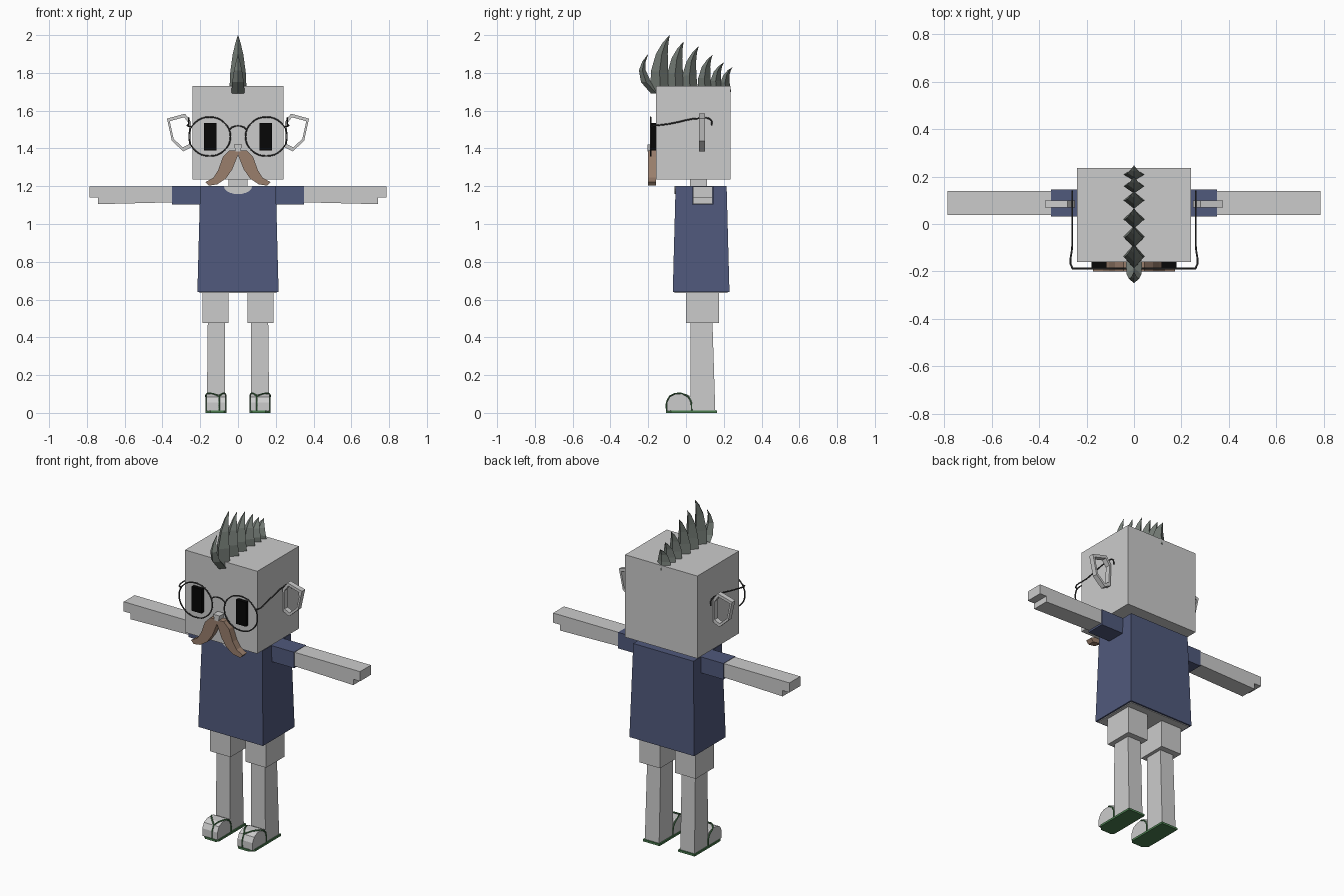
import bpy, bmesh, math
from mathutils import Vector

old = bpy.data.objects.get("Cube")
if old:
    bpy.data.objects.remove(old, do_unlink=True)


def material(name, r, g, b):
    m = bpy.data.materials.new(name)
    m.use_nodes = True
    m.diffuse_color = (r, g, b, 1)
    node = next(n for n in m.node_tree.nodes if n.type == 'BSDF_PRINCIPLED')
    node.inputs["Base Color"].default_value = (r, g, b, 1)
    node.inputs["Roughness"].default_value = 0.8
    return m


GREY = material("light_grey", 0.6, 0.6, 0.6)
NAVY = material("shirt_navy", 0.08, 0.1, 0.2)
HAIR = material("hair_grey_green", 0.17, 0.195, 0.175)
BROWN = material("moustache_brown", 0.32, 0.21, 0.15)
BLACK = material("eye_black", 0.002, 0.002, 0.002)
WIRE = material("wire_dark_grey", 0.05, 0.05, 0.05)
GREEN = material("sandal_green", 0.07, 0.21, 0.08)


def finish(name, bm, mat):
    bmesh.ops.recalc_face_normals(bm, faces=bm.faces)
    mesh = bpy.data.meshes.new(name)
    bm.to_mesh(mesh)
    bm.free()
    mesh.materials.append(mat)
    ob = bpy.data.objects.new(name, mesh)
    bpy.context.scene.collection.objects.link(ob)
    return ob


def loft(name, rings, mat, capped=True):
    """Skin a list of equal-length point rings."""
    bm = bmesh.new()
    rows = [[bm.verts.new(p) for p in ring] for ring in rings]
    n = len(rows[0])
    pairs = list(zip(rows, rows[1:]))
    if not capped:
        pairs.append((rows[-1], rows[0]))
    for a, b in pairs:
        for i in range(n):
            j = (i + 1) % n
            bm.faces.new((a[i], a[j], b[j], b[i]))
    if capped:
        bm.faces.new(rows[0])
        bm.faces.new(rows[-1])
    return finish(name, bm, mat)


def rect(x0, x1, y0, y1, z):
    return [(x0, y0, z), (x1, y0, z), (x1, y1, z), (x0, y1, z)]


def box(name, x, y, z, mat):
    return loft(name, [rect(*x, *y, z[0]), rect(*x, *y, z[1])], mat)


def prism(name, outline, axis, lo, hi, mat):
    """Extrude a 2D outline along the x, y or z axis."""
    def place(p, d):
        c = list(p)
        c.insert("xyz".index(axis), d)
        return c
    return loft(name, [[place(p, d) for p in outline] for d in (lo, hi)], mat)


def wire(name, points, radius, mat, cyclic=False):
    """Round wire along a smooth path, turned into a mesh."""
    cu = bpy.data.curves.new(name + "_path", 'CURVE')
    cu.dimensions = '3D'
    cu.bevel_depth = radius
    cu.bevel_resolution = 1
    cu.resolution_u = 4
    sp = cu.splines.new('BEZIER')
    sp.bezier_points.add(len(points) - 1)
    for bp, p in zip(sp.bezier_points, points):
        bp.co = p
        bp.handle_left_type = bp.handle_right_type = 'AUTO'
    sp.use_cyclic_u = cyclic
    cu.use_fill_caps = True
    temp = bpy.data.objects.new(name + "_path", cu)
    bpy.context.scene.collection.objects.link(temp)
    bpy.context.view_layer.update()
    mesh = bpy.data.meshes.new_from_object(
        temp.evaluated_get(bpy.context.evaluated_depsgraph_get()))
    bpy.data.objects.remove(temp, do_unlink=True)
    mesh.materials.clear()
    mesh.materials.append(mat)
    ob = bpy.data.objects.new(name, mesh)
    bpy.context.scene.collection.objects.link(ob)
    return ob


def spike(name, base, bend, tip, depth, width):
    """Curved diamond-section lock of hair in the y-z plane."""
    base, bend, tip = (Vector((0, *p)) for p in (base, bend, tip))
    rings = []
    for t in (0, 0.3, 0.6, 0.82, 1):
        c = base * (1 - t) ** 2 + bend * 2 * t * (1 - t) + tip * t * t
        k = max(1 - t ** 1.8, 0.02)
        d, w = depth * k, width * k
        rings.append([c + Vector(o) for o in
                      ((0, -d, 0), (w, 0, 0), (0, d, 0), (-w, 0, 0))])
    return loft(name, rings, HAIR)


# Head, neck and nose
box("head", (-0.24, 0.24), (-0.16, 0.235), (1.235, 1.73), GREY)
box("neck", (-0.05, 0.05), (0.02, 0.11), (1.15, 1.24), GREY)
prism("nose", [(-0.022, 1.42), (0.022, 1.42), (0.012, 1.385), (-0.012, 1.385)],
      "y", -0.205, -0.16, GREY)

# Mohawk: a front lock hanging over the brow, then a shrinking row
spike("hair_front_lock", (-0.155, 1.69), (-0.28, 1.79), (-0.2, 1.9), 0.03, 0.035)
row = [(-0.188, -0.087, 2.0), (-0.1, -0.013, 1.965), (-0.02, 0.066, 1.94),
       (0.065, 0.14, 1.895), (0.13, 0.2, 1.855), (0.185, 0.246, 1.83)]
for i, (front, tip_y, tip_z) in enumerate(row):
    depth = 0.052 - 0.005 * i
    y = front + depth
    spike(f"hair_spike_{i + 1}", (y, 1.7), (y - 0.02, 1.73 + (tip_z - 1.73) * 0.6),
          (tip_y, tip_z), depth, 0.046)

# Shirt with hips below and a scooped neckline
loft("shirt_body", [rect(-0.215, 0.215, -0.07, 0.23, 0.64),
                    rect(-0.2, 0.2, -0.055, 0.215, 1.2)], NAVY)
box("shorts_hips", (-0.205, 0.205), (-0.06, 0.22), (0.636, 0.645), GREY)
scoop = [(0.075 * math.cos(a), 1.2 - 0.042 * math.sin(a))
         for a in (math.pi * i / 10 for i in range(11))]
prism("neckline", scoop, "y", -0.06, -0.053, GREY)

# Glasses bridge
wire("glasses_bridge", [(-0.045, -0.187, 1.5), (-0.025, -0.187, 1.515),
                        (0.025, -0.187, 1.515), (0.045, -0.187, 1.5)], 0.004, WIRE)

for side, s in (("left", 1), ("right", -1)):
    def span(a, b):
        return sorted((s * a, s * b))

    def flip(points):
        return [(s * p[0], *p[1:]) for p in points]

    # Face
    box(side + "_eye", span(0.115, 0.18), (-0.183, -0.155), (1.39, 1.535), BLACK)
    half = [(0, 1.39), (0.045, 1.39), (0.08, 1.355), (0.105, 1.285), (0.13, 1.245),
            (0.172, 1.222), (0.155, 1.203), (0.11, 1.21), (0.065, 1.24),
            (0.03, 1.29), (0, 1.365)]
    prism(side + "_moustache", flip(half), "y", -0.2, -0.16, BROWN)

    # Ear: open six-sided ring
    ear = [(0.376, 1.558), (0.28, 1.584), (0.248, 1.54),
           (0.25, 1.405), (0.29, 1.385), (0.35, 1.44)]
    mid = (0.303, 1.49)
    inner = [tuple(m + (c - m) * 0.8 for c, m in zip(p, mid)) for p in ear]
    loft(side + "_ear", [[(s * x, y, z) for x, z in ring] for ring, y in
                         ((ear, 0.07), (ear, 0.1), (inner, 0.1), (inner, 0.07))],
         GREY, capped=False)

    # Glasses rim and temple
    rim = [(s * 0.15 + 0.11 * math.cos(a), -0.187, 1.463 + 0.103 * math.sin(a))
           for a in (math.tau * i / 8 for i in range(8))]
    wire(side + "_glasses_rim", rim, 0.004, WIRE, cyclic=True)
    temple = [(0.245, -0.187, 1.515), (0.26, -0.185, 1.517), (0.26, -0.09, 1.53),
              (0.26, 0.08, 1.56), (0.26, 0.13, 1.553), (0.26, 0.138, 1.52)]
    wire(side + "_glasses_temple", flip(temple), 0.004, WIRE)

    # Sleeve and arm with a stepped hand
    box(side + "_sleeve", span(0.19, 0.35), (0.032, 0.145), (1.104, 1.2), NAVY)
    arm = [(0.34, 1.198), (0.785, 1.198), (0.785, 1.14), (0.74, 1.14),
           (0.74, 1.105), (0.34, 1.115)]
    prism(side + "_arm", flip(arm), "y", 0.037, 0.14, GREY)

    # Shorts leg and lower leg
    box(side + "_shorts_leg", span(0.05, 0.187), (0, 0.175), (0.475, 0.642), GREY)
    loft(side + "_leg", [rect(*span(0.07, 0.165), 0.025, 0.155, 0.01),
                         rect(*span(0.07, 0.16), 0.025, 0.14, 0.48)], GREY)

    # Foot, sandal sole and straps
    foot = [(-0.1, 0.01), (-0.1, 0.055), (-0.085, 0.085), (-0.055, 0.1),
            (0.0, 0.1), (0.03, 0.085), (0.03, 0.01)]
    prism(side + "_foot", foot, "x", *span(0.067, 0.167), GREY)
    sole = [(0.062, 0.163), (0.062, -0.09), (0.075, -0.105), (0.145, -0.105),
            (0.172, -0.08), (0.172, 0.163)]
    prism(side + "_sole", flip(sole), "z", 0, 0.012, GREEN)
    toe = [(0.1, -0.103, 0.01), (0.1, -0.103, 0.055), (0.1, -0.087, 0.088)]
    wire(side + "_toe_post", flip(toe), 0.004, GREEN)
    for edge, x in (("inner", 0.066), ("outer", 0.168)):
        strap = [(0.1, -0.087, 0.088), ((x + 0.1) / 2, -0.055, 0.102),
                 (x, -0.01, 0.098), (x, 0.022, 0.07), (x, 0.03, 0.01)]
        wire(f"{side}_{edge}_strap", flip(strap), 0.004, GREEN)
